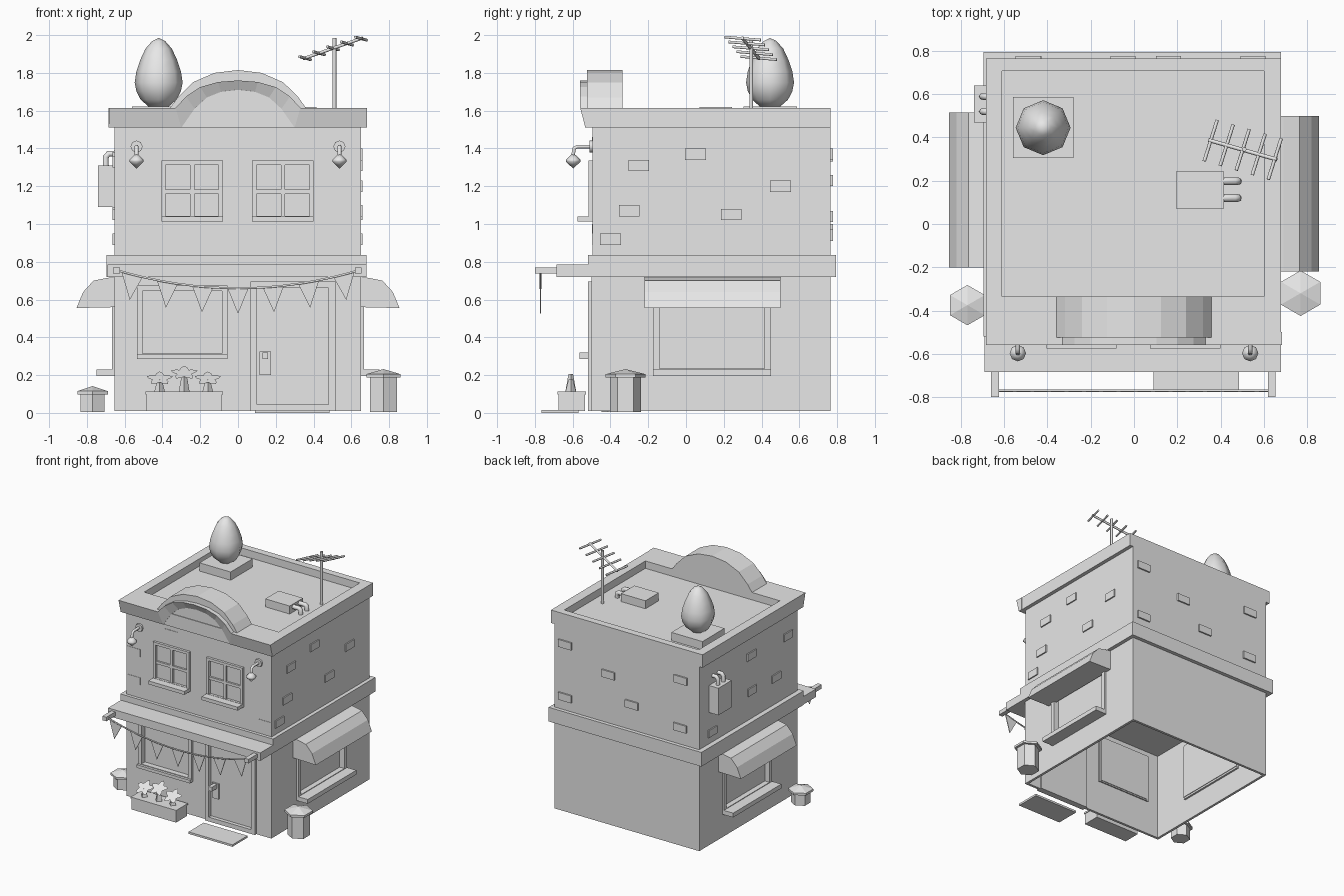
import bpy, bmesh, math
from mathutils import Vector

cube = bpy.data.objects.get("Cube")
if cube:
    bpy.data.objects.remove(cube, do_unlink=True)

GREY = bpy.data.materials.new("plain_grey")
GREY.use_nodes = True
GREY.diffuse_color = (0.8, 0.8, 0.8, 1)
GREY.node_tree.nodes["Principled BSDF"].inputs["Base Color"].default_value = (0.8, 0.8, 0.8, 1)


def finish(name, bm, smooth=False):
    bmesh.ops.recalc_face_normals(bm, faces=bm.faces)
    me = bpy.data.meshes.new(name)
    bm.to_mesh(me)
    bm.free()
    me.materials.append(GREY)
    ob = bpy.data.objects.new(name, me)
    bpy.context.collection.objects.link(ob)
    for p in me.polygons:
        p.use_smooth = smooth
    return ob


def box(name, x, y, z):
    """Box from (min, max) pairs."""
    bm = bmesh.new()
    bmesh.ops.create_cube(bm, size=1)
    for v in bm.verts:
        v.co = [r[0] if c < 0 else r[1] for c, r in zip(v.co, (x, y, z))]
    return finish(name, bm)


def prism(name, pts, axis, lo, hi):
    """Extrude a 2D outline along x (outline is y,z) or y (outline is x,z)."""
    bm = bmesh.new()
    to3 = (lambda a, b: (lo, a, b)) if axis == "x" else (lambda a, b: (a, lo, b))
    face = bm.faces.new([bm.verts.new(to3(*p)) for p in pts])
    out = bmesh.ops.extrude_face_region(bm, geom=[face])
    move = Vector((hi - lo, 0, 0) if axis == "x" else (0, hi - lo, 0))
    bmesh.ops.translate(bm, vec=move, verts=[g for g in out["geom"] if isinstance(g, bmesh.types.BMVert)])
    return finish(name, bm)


def lathe(name, profile, loc, sides, turn=0.0, smooth=False):
    """Stack of rings from (radius, height) pairs."""
    bm = bmesh.new()
    rings = []
    for r, h in profile:
        rings.append([bm.verts.new((loc[0] + r * math.cos(turn + math.tau * i / sides),
                                    loc[1] + r * math.sin(turn + math.tau * i / sides),
                                    loc[2] + h)) for i in range(sides)])
    for a, b in zip(rings, rings[1:]):
        for i in range(sides):
            j = (i + 1) % sides
            bm.faces.new((a[i], a[j], b[j], b[i]))
    bm.faces.new(rings[0])
    bm.faces.new(rings[-1])
    bmesh.ops.remove_doubles(bm, verts=bm.verts, dist=0.0005)
    return finish(name, bm, smooth)


def tube(name, pts, r, res=1):
    cu = bpy.data.curves.new(name, "CURVE")
    cu.dimensions = "3D"
    cu.bevel_depth, cu.bevel_resolution, cu.use_fill_caps = r, res, True
    sp = cu.splines.new("POLY")
    sp.points.add(len(pts) - 1)
    for p, c in zip(sp.points, pts):
        p.co = (*c, 1)
    cu.materials.append(GREY)
    ob = bpy.data.objects.new(name, cu)
    bpy.context.collection.objects.link(ob)
    return ob


def cut(ob, cutter):
    m = ob.modifiers.new("cut", "BOOLEAN")
    m.operation, m.solver, m.object = "DIFFERENCE", "EXACT", cutter
    cutter.hide_render = True
    cutter.hide_set(True)
    bpy.context.view_layer.update()
    me = bpy.data.meshes.new_from_object(ob.evaluated_get(bpy.context.evaluated_depsgraph_get()))
    ob.modifiers.clear()
    ob.data = me
    bpy.data.objects.remove(cutter, do_unlink=True)


def frame(name, a, b, depth, w, axis, sill=0.0):
    """Rectangular border; a and b are ranges across and up, depth a range along the wall normal."""
    def bar(part, aa, bb):
        box(name + part, *((aa, depth, bb) if axis == "y" else (depth, aa, bb)))
    bar("_left", (a[0], a[0] + w), b)
    bar("_right", (a[1] - w, a[1]), b)
    bar("_top", (a[0] + w, a[1] - w), (b[1] - w, b[1]))
    bar("_bottom", (a[0] + w, a[1] - w), (b[0], b[0] + w))


# Ground floor: hollow shell, open below, with openings
ground = box("ground_floor", (-.655, .65), (-.5, .765), (.01, .73))
cut(ground, box("cutter", (-.635, .63), (-.48, .745), (-.1, .715)))
cut(ground, box("cutter", (-.51, -.08), (-.6, -.4), (.305, .65)))
cut(ground, box("cutter", (.1, .49), (-.6, -.4), (.02, .67)))
cut(ground, box("cutter", (-.8, .8), (-.15, .42), (.22, .62)))

# Shop window and door
frame("shop_window_frame", (-.535, -.055), (.285, .675), (-.52, -.47), .03, "y")
box("shop_window_pane", (-.52, -.07), (-.475, -.465), (.295, .66))
box("shop_window_sill", (-.535, -.055), (-.54, -.49), (.285, .31))
frame("door_frame", (.065, .515), (.01, .695), (-.52, -.47), .035, "y")
box("door", (.09, .5), (-.49, -.47), (.015, .68))
box("door_handle_plate", (.115, .175), (-.5, -.488), (.2, .325))
box("door_handle", (.13, .16), (-.565, -.49), (.285, .32))
box("door_mat", (.09, .485), (-.765, -.57), (0, .016))

# Side windows with curved canopies
arc = [(.645, .56), (.645, .72), (.69, .715), (.765, .7), (.82, .64), (.855, .555)]
for side, s, y0, y1 in (("left", 1, -.22, .5), ("right", -1, -.2, .515)):
    prism(side + "_canopy", [(s * x, z) for x, z in arc], "y", y0, y1)
    span = (y0 + .045, y1 - .05)
    frame(side + "_window_frame", span, (.2, .66), sorted((s * .62, s * .667)), .035, "x")
    box(side + "_window_pane", sorted((s * .615, s * .625)), span, (.21, .65))
    box(side + "_window_sill", sorted((s * .62, s * .75)), span, (.195, .23))

# Floor band and front shelf
box("floor_band", (-.695, .68), (-.52, .795), (.72, .835))
box("front_shelf", (-.69, .68), (-.685, -.51), (.72, .785))
for s, x in (("left", .637), ("right", -.643)):
    box(s + "_shelf_arm", (x - .018, x + .018), (-.8, -.68), (.737, .77))

# Bunting hanging from the arms
def rope(x):
    return .66 + .095 * (abs(x) / .64) ** 2

tube("bunting_rope", [(x, -.77, rope(x)) for x in [-.64 + .08 * i for i in range(17)]], .006)
for i in range(-3, 4):
    x = i * .187
    w = .056
    tip = (x + i * .004, rope(x) - .135)
    prism("bunting_flag", [(x - w, rope(x - w)), tip, (x + w, rope(x + w))], "y", -.773, -.767)

# Upper floor with parapet roof
box("upper_floor", (-.655, .65), (-.495, .765), (.83, 1.53))
roof = box("parapet", (-.685, .68), (-.53, .765), (1.51, 1.615))
cut(roof, box("cutter", (-.61, .6), (-.335, .708), (1.555, 1.7)))


def mirror_line(half):
    return [(-x, z) for x, z in half] + [(x, z) for x, z in reversed(half) if x > 0]


# Arched pediment and its sloping moulding
arch = [(.37, 1.6), (.32, 1.67), (.24, 1.75), (.125, 1.8), (0, 1.815)]
prism("pediment", mirror_line(arch), "y", -.525, -.335)
upper = mirror_line([(.683, 1.615), (.33, 1.615), (.275, 1.675), (.2, 1.725), (.105, 1.752), (0, 1.76)])
lower = mirror_line([(.683, 1.51), (.3, 1.51), (.23, 1.61), (.165, 1.67), (.09, 1.7), (0, 1.71)])
bm = bmesh.new()
rows = [[bm.verts.new((x, y, z)) for x, z in line]
        for line, y in ((upper, -.5), (upper, -.56), (lower, -.533), (lower, -.5))]
for a, b in zip(rows, rows[1:] + rows[:1]):
    for i in range(len(a) - 1):
        bm.faces.new((a[i], a[i + 1], b[i + 1], b[i]))
for end in (0, -1):
    bm.faces.new([r[end] for r in rows])
finish("front_moulding", bm)

# Upper windows
for x0 in (-.405, .075):
    x1 = x0 + .325
    frame("upper_window_frame", (x0, x1), (1.02, 1.335), (-.515, -.48), .022, "y")
    mid = (x0 + x1) / 2
    box("upper_window_post", (mid - .011, mid + .011), (-.51, -.48), (1.03, 1.32))
    box("upper_window_rail", (x0 + .02, x1 - .02), (-.51, -.48), (1.16, 1.182))
    box("upper_window_sill", (x0, x1), (-.575, -.49), (1.012, 1.04))

# Raised bricks
for y, z in ((-.25, 1.31), (.05, 1.37), (.5, 1.2), (-.3, 1.07), (.24, 1.05), (-.4, .92)):
    box("left_brick", (.64, .66), (y - .055, y + .055), (z - .03, z + .03))
for y, z in ((.09, 1.06), (-.22, 1.05), (-.37, 1.33), (.1, 1.35), (.6, .92)):
    box("right_brick", (-.665, -.64), (y - .055, y + .055), (z - .03, z + .03))
for x, z in ((.55, .94), (.16, 1.23), (-.05, 1.04), (-.49, 1.36), (-.485, .97), (.55, 1.37)):
    box("back_brick", (x - .058, x + .058), (.75, .777), (z - .03, z + .03))
for x, z in ((-.59, 1.2), (-.59, .97), (-.25, 1.43), (.59, .92)):
    box("front_brick", (x - .058, x + .058), (-.498, -.48), (z - .03, z + .03))

# Wall lamps
for s in (-1, 1):
    x = s * .537
    lathe("lamp_bulb", [(0, -.042), (.038, -.005), (.038, .005), (0, .042)], (x, -.597, 1.335), 8, smooth=True)
    tube("lamp_arm", [(x, -.49, 1.41), (x, -.575, 1.41), (x, -.593, 1.4), (x, -.597, 1.365)], .011)
    tube("lamp_mount", [(x, -.49, 1.41), (x, -.51, 1.41)], .032, 2)

# Roof egg on its plinth
box("egg_plinth", (-.56, -.28), (.305, .588), (1.55, 1.622))
egg = [(0, 0), (.055, .005), (.095, .04), (.118, .085), (.127, .13), (.118, .19),
       (.098, .25), (.07, .31), (.035, .35), (0, .367)]
lathe("roof_egg", egg, (-.42, .445, 1.618), 8, smooth=True)

# Roof vent with two pipes
box("roof_vent", (.195, .415), (.072, .243), (1.55, 1.62))
for y in (.12, .198):
    tube("vent_pipe", [(.4, y, 1.597), (.465, y, 1.597), (.48, y, 1.587), (.48, y, 1.55)], .018, 2)

# Aerial
tube("aerial_pole", [(.51, .345, 1.55), (.51, .345, 1.985)], .011)
start, end = Vector((.345, .388, 1.875)), Vector((.66, .298, 1.985))
tube("aerial_boom", [start, end], .009)
for i in range(5):
    c = start.lerp(end, .03 + .235 * i)
    d = Vector((.03, .095, -.008))
    tube("aerial_rod", [c - d, c + d], .008)

# Meter box on the right wall
box("meter_box", (-.74, -.65), (.47, .64), (1.09, 1.31))
for y in (.52, .59):
    tube("meter_pipe", [(-.7, y, 1.3), (-.7, y, 1.355), (-.685, y, 1.372), (-.65, y, 1.372)], .016, 2)

# Planter with flat flowers
box("planter", (-.485, -.085), (-.675, -.535), (.01, .1))
box("planter_rim", (-.49, -.08), (-.68, -.53), (.098, .112))
for x, z in ((-.415, .182), (-.285, .212), (-.16, .182)):
    bm = bmesh.new()
    ring = []
    for i in range(20):
        a = math.tau * i / 20
        r = .057 + .017 * math.cos(5 * a - math.pi / 2)
        ring.append(bm.verts.new((x + r * math.cos(a), -.61 + .85 * r * math.sin(a), z + .5 * r * math.sin(a))))
    bm.faces.new(ring)
    finish("flower", bm)
    lathe("flower_stem", [(.03, .105), (.012, z - .005)], (x, -.61, 0), 4)

# Hexagonal bins with peaked lids
for name, x, y, r, h in (("left_bin", .77, -.32, .105, .19), ("right_bin", -.77, -.375, .093, .1)):
    lathe(name, [(r * .79, 0), (r * .79, h)], (x, y, .005), 6, math.pi / 6)
    lathe(name + "_lid", [(r, h - .003), (r, h + .015), (0, h + .042)], (x, y, 0), 6, math.pi / 6)
